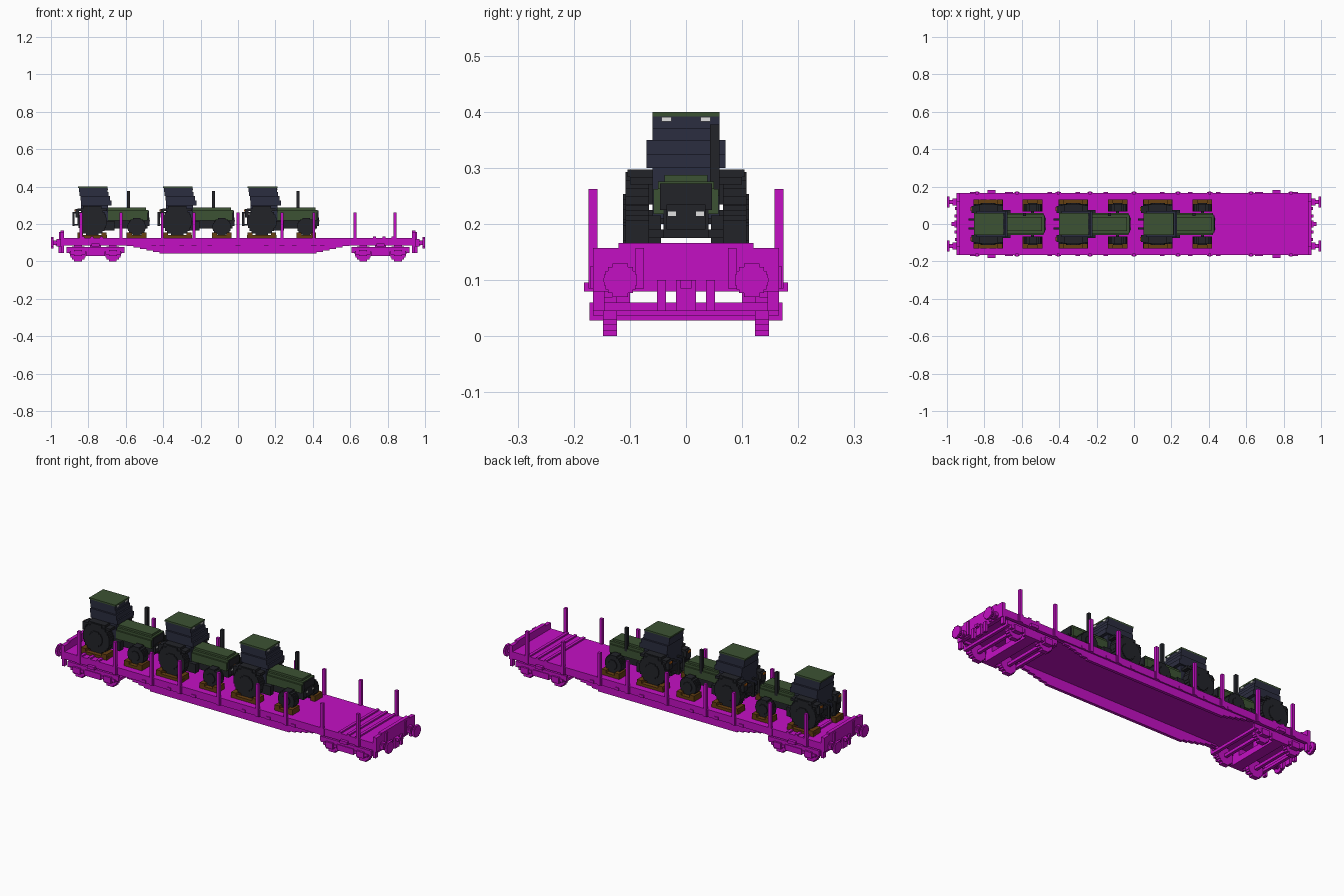
import bpy, bmesh, math
from mathutils import Matrix

cube = bpy.data.objects.get("Cube")
if cube:
    bpy.data.objects.remove(cube, do_unlink=True)


def material(name, red, green, blue):
    mat = bpy.data.materials.new(name)
    mat.use_nodes = True
    colour = (red, green, blue, 1)
    mat.diffuse_color = colour
    mat.node_tree.nodes["Principled BSDF"].inputs["Base Color"].default_value = colour
    return mat


MAGENTA = material("magenta paint", .55, .005, .55)
GREEN = material("dark green paint", .045, .085, .033)
GLASS = material("navy glass", .024, .026, .05)
RUBBER = material("black rubber", .016, .017, .022)
WOOD = material("brown wood", .13, .05, .006)
WHITE = material("white lamp", .75, .75, .75)
ORANGE = material("orange lamp", .6, .15, .01)


class Part:
    """A flat-shaded part gathered from boxes, placed along x from an origin."""

    def __init__(self, name, mat, origin=0):
        self.name, self.mat, self.origin = name, mat, origin
        self.bm = bmesh.new()

    def block(self, x, y, z):
        spans = [sorted(x), sorted(y), sorted(z)]
        size = [high - low for low, high in spans]
        centre = [(high + low) / 2 for low, high in spans]
        centre[0] += self.origin
        matrix = Matrix.Translation(centre) @ Matrix.Diagonal((*size, 1))
        bmesh.ops.create_cube(self.bm, size=1, matrix=matrix)

    def box(self, x, y, z):
        """A single y is a half width; a pair of y values is mirrored."""
        if isinstance(y, tuple):
            self.block(x, y, z)
            self.block(x, [-side for side in y], z)
        else:
            self.block(x, (-y, y), z)

    def both_ends(self, x, y, z):
        self.box(x, y, z)
        self.box([-end for end in x], y, z)

    def disc(self, radius, height, x=None, y=None, across=0, steps=9):
        """Mirrored stepped disc, facing along x if across is given."""
        step = 2 * radius / steps
        for i in range(steps):
            low = i * step - radius
            half = math.sqrt(radius ** 2 - (low + step / 2) ** 2)
            z = (height + low, height + low + step)
            if across:
                self.box(x, (across - half, across + half), z)
            else:
                self.box(around(x, half), y, z)

    def finish(self):
        mesh = bpy.data.meshes.new(self.name)
        self.bm.to_mesh(mesh)
        self.bm.free()
        mesh.materials.append(self.mat)
        obj = bpy.data.objects.new(self.name, mesh)
        bpy.context.collection.objects.link(obj)


def around(centre, half):
    return (centre - half, centre + half)


# Main wagon measures
END, SIDE, FLOOR, TOP = .945, .166, .1, .125
GIRDER = (.142, .158)
SILL = .085
thin = .008

# Deck with side sills and raised cross strips
deck = Part("deck", MAGENTA)
deck.box(x=(-END, END), y=.16, z=(FLOOR, TOP))
deck.box(x=(-END, END), y=(.15, SIDE), z=(SILL, TOP))
for strip in (.73, .78, .83):
    deck.both_ends(x=around(strip, thin), y=SIDE, z=(FLOOR, TOP + thin))
deck.finish()

# Fish-belly side girders, stepping up toward the ends
girders = Part("side_girders", MAGENTA)
for i in range(7):
    half, bottom = .42 + .035 * i, .043 + thin * i
    girders.box(x=(-half, half), y=GIRDER, z=(bottom, bottom + thin))
for i in range(-3, 4):
    girders.box(x=around(.15 * i, .012), y=(.15, .17), z=(SILL, FLOOR))
girders.finish()

# Stakes and their brackets
stakes = Part("stakes", MAGENTA)
for stake in (-.84, -.625, -.405, -.235, 0, .235, .405, .625, .84):
    stakes.box(x=around(stake, thin), y=(.158, .174), z=(SILL, .262))
    stakes.box(x=around(stake, .014), y=(.15, .17), z=(SILL, TOP))
stakes.finish()

# Buffer beams, end boards, hoses, hooks and steps
beams = Part("end_beams", MAGENTA)
board = .157
beams.both_ends(x=(.93, .95), y=SIDE, z=(.08, board))
beams.both_ends(x=(.93, .95), y=.12, z=(board, SIDE))
beams.both_ends(x=(END, .957), y=(.075, .09), z=(SILL, board))
beams.both_ends(x=(END, .96), y=(.036, .052), z=(.045, FLOOR))
beams.both_ends(x=(END, .96), y=.018, z=(.045, FLOOR))
beams.both_ends(x=(END, .975), y=.01, z=(SILL, FLOOR))
beams.both_ends(x=(.93, END), y=(.145, SIDE), z=(.045, SILL))
beams.finish()

# Buffers: plate, shaft and socket
buffers = Part("buffers", MAGENTA)
for end in (-1, 1):
    for radius, near, far in ((.03, .986, 1), (.011, .96, .99), (.019, END, .97)):
        buffers.disc(radius, height=FLOOR, x=(end * near, end * far), across=.117)
buffers.finish()

# Two bogies with wheels, frames, springs and bolsters
for name, origin in (("rear_bogie", -.762), ("front_bogie", .762)):
    bogie = Part(name, MAGENTA, origin)
    wheel, low, rail = .045, .028, .06
    for end in (-1, 1):
        axle = end * .093
        bogie.disc(wheel, height=wheel, x=axle, y=(.123, .148))
        bogie.box(x=around(axle, thin), y=.13, z=around(wheel, thin))
        bogie.box(x=around(axle, .022), y=(.148, .172), z=(low, rail))
        bogie.box(x=around(axle, .04), y=(.148, SIDE), z=around(wheel, thin))
        bogie.box(x=around(end * .146, thin), y=.16, z=(wheel, rail))
    bogie.box(x=around(0, .154), y=(.148, .162), z=(.052, .076))
    bogie.box(x=around(0, .05), y=(.148, SIDE), z=(low, rail))
    bogie.box(x=around(0, .03), y=SIDE, z=(low, rail))
    bogie.box(x=around(0, .015), y=.017, z=(rail, FLOOR))
    bogie.box(x=around(0, .03), y=(.1, .145), z=(rail, FLOOR))
    bogie.box(x=around(0, .022), y=(.145, .182), z=around(.088, thin))
    bogie.finish()


def tractor(label, tail):
    """Tractor facing +x with its rear linkage at tail."""

    def part(name, mat):
        return Part(label + "_" + name, mat, tail)

    ground, waist, hood_top, roof_base = .135, .3, .287, .392
    hood_back, hood_front = .185, .4
    rear_axle, front_axle = .105, .343
    rear_radius, front_radius = .079, .049
    cab_width, inner, outer = .06, .066, .108

    # Wheels with raised hubs
    wheels = part("wheels", RUBBER)
    for axle, radius in ((rear_axle, rear_radius), (front_axle, front_radius)):
        centre = ground + radius
        wheels.disc(radius, centre, axle, y=(inner, outer), steps=11)
        wheels.disc(radius / 2, centre, axle, y=(outer, outer + thin / 2))
    wheels.finish()

    # Chassis, axles, cab steps, grille and rear linkage
    chassis = part("chassis", RUBBER)
    belly, axle_top = .175, .225
    chassis.box(x=(.04, hood_front), y=.04, z=(belly, axle_top))
    chassis.box(x=around(rear_axle, thin), y=inner, z=(.2, axle_top))
    chassis.box(x=around(front_axle, thin), y=inner, z=(belly, .19))
    chassis.box(x=(.39, .412), y=.035, z=(.19, .235))
    chassis.box(x=(.39, .408), y=.046, z=(axle_top, .272))
    chassis.box(x=(.17, axle_top), y=(.045, .075), z=(.165, .215))
    chassis.box(x=(0, .012), y=(.018, .03), z=(.19, .265))
    for link in (.195, .26):
        chassis.box(x=(0, .05), y=(.018, .03), z=around(link, thin / 2))
    chassis.finish()

    # Stepped hood
    hood = part("hood", GREEN)
    hood.box(x=(hood_back, hood_front), y=.058, z=(.218, .262))
    hood.box(x=(hood_back, hood_front + thin / 2), y=.05, z=(.262, .276))
    hood.box(x=(hood_back, hood_front - thin), y=.038, z=(.276, hood_top))
    hood.finish()

    # Mudguards stepping over the rear wheels
    guards = part("mudguards", RUBBER)
    guards.box(x=around(rear_axle, rear_radius), y=(.058, .1), z=(.27, .284))
    guards.box(x=around(rear_axle, .05), y=(.058, .104), z=(.284, .297))
    guards.box(x=(.015, .035), y=(.058, .095), z=(.235, .28))
    guards.finish()

    # Cab, widest at the waist and narrowing toward the roof
    cab = part("cab", GLASS)
    cab.box(x=(.045, .19), y=cab_width, z=(.21, waist))
    cab.box(x=(.045, .208), y=.07, z=(waist, .325))
    cab.box(x=(.042, .2), y=.07, z=(.325, .35))
    cab.box(x=(.038, .192), y=cab_width, z=(.35, .37))
    cab.box(x=(.035, .186), y=cab_width, z=(.37, roof_base))
    cab.finish()

    roof = part("roof", GREEN)
    roof.box(x=(.03, .188), y=cab_width, z=(roof_base, roof_base + thin))
    roof.finish()

    # Exhaust on one side of the hood
    exhaust = part("exhaust", RUBBER)
    exhaust.block(x=around(.3, thin), y=(.043, cab_width), z=(.25, .377))
    exhaust.finish()

    # Lamps
    lamps = part("lamps", WHITE)
    lamps.box(x=(.186, .19), y=(.026, .044), z=around(.387, thin / 2))
    lamps.box(x=(.41, .414), y=(.018, .032), z=around(.218, thin / 2))
    lamps.finish()
    rear_lamps = part("rear_lamps", ORANGE)
    rear_lamps.box(x=(.01, .015), y=(.07, .09), z=(.268, .278))
    rear_lamps.finish()

    # Wooden chocks and side planks
    chocks = part("chocks", WOOD)
    for axle, radius in ((rear_axle, rear_radius), (front_axle, front_radius)):
        chocks.box(x=around(axle, radius), y=(outer, .13), z=(TOP, .14))
        for end in (-1, 1):
            wedge = axle + end * radius * .8
            chocks.box(x=around(wedge, .014), y=(inner, .13), z=(TOP, .155))
    chocks.finish()


for label, tail in (("rear_tractor", -.885), ("middle_tractor", -.43), ("front_tractor", .022)):
    tractor(label, tail)
